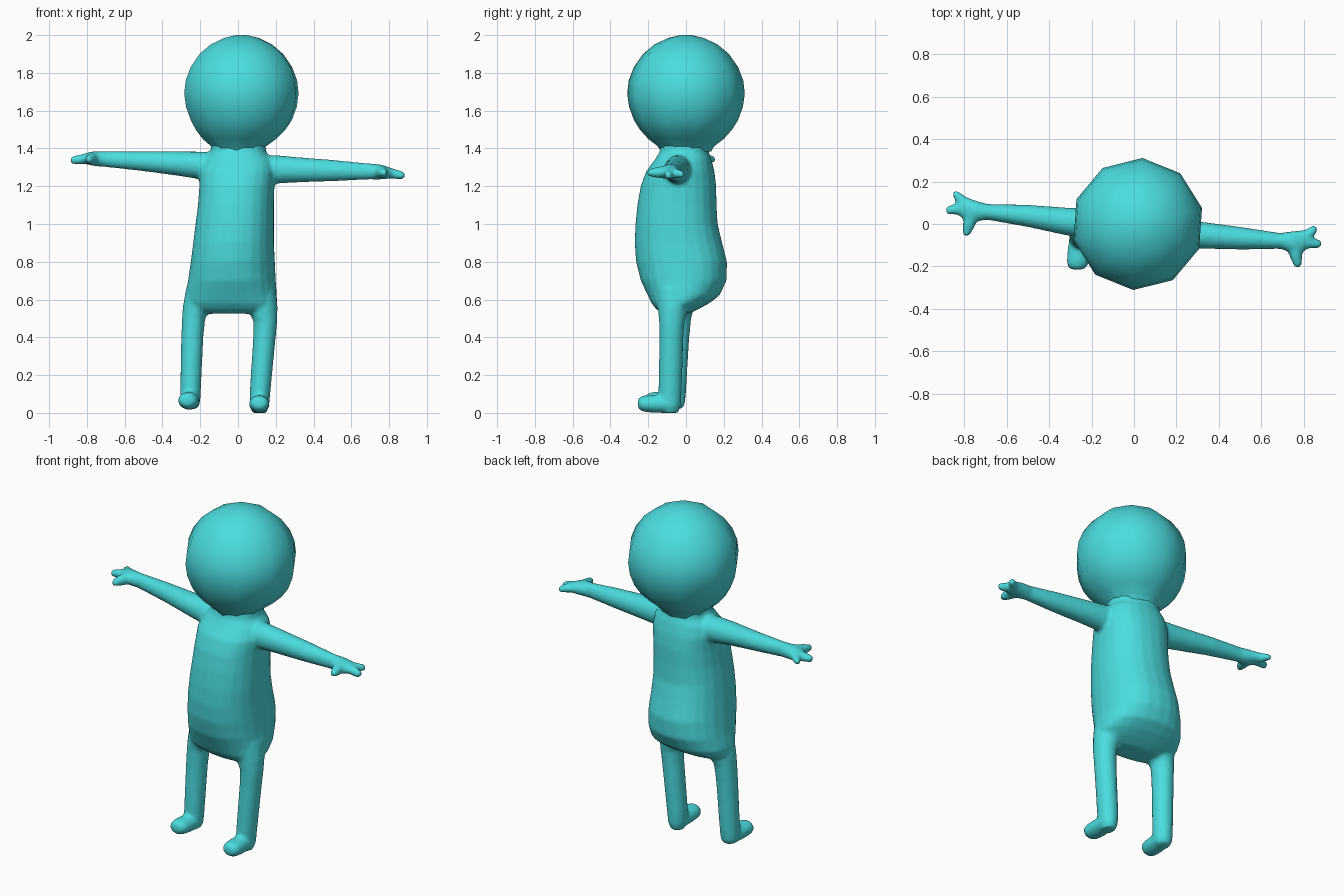
import bpy, bmesh, math
from mathutils import Vector

teal = bpy.data.materials.new("turquoise")
teal.diffuse_color = (0.07, 0.72, 0.74, 1)


def loft(bm, rings, u, v, sides=16, power=1.0, cap_start=True):
    """Skin elliptical rings (centre, radius along u, radius along v)."""
    u, v = Vector(u), Vector(v)
    loops = []
    for centre, ru, rv in rings:
        loop = []
        for i in range(sides):
            a = math.tau * i / sides
            c, s = math.cos(a), math.sin(a)
            c = math.copysign(abs(c) ** power, c)
            s = math.copysign(abs(s) ** power, s)
            loop.append(bm.verts.new(Vector(centre) + u * ru * c + v * rv * s))
        loops.append(loop)
    faces = []
    for a, b in zip(loops, loops[1:]):
        for i in range(sides):
            j = (i + 1) % sides
            faces.append(bm.faces.new((a[i], a[j], b[j], b[i])))
    if cap_start:
        faces.append(bm.faces.new(loops[0][::-1]))
    faces.append(bm.faces.new(loops[-1]))
    bmesh.ops.recalc_face_normals(bm, faces=faces)


def finger(bm, start, tip, r0, r1):
    """Round tapered digit between two points."""
    a, b = Vector(start), Vector(tip)
    d = (b - a).normalized()
    u = d.cross(Vector((0, 0, 1))).normalized()
    loft(bm, [(a, r0, r0), (a.lerp(b, .5), r0 * .6 + r1 * .4, r0 * .6 + r1 * .4),
              (a.lerp(b, .92), r1, r1), (b, r1 * .6, r1 * .6)], u, u.cross(d), 10)


def make_object(name, bm):
    me = bpy.data.meshes.new(name)
    bm.to_mesh(me)
    bm.free()
    me.materials.append(teal)
    ob = bpy.data.objects.new(name, me)
    bpy.context.collection.objects.link(ob)
    for p in me.polygons:
        p.use_smooth = True
    return ob


# The whole figure is turned slightly about the vertical axis
turn = math.radians(-6)
U = (math.cos(turn), math.sin(turn), 0)
V = (-math.sin(turn), math.cos(turn), 0)

body = bmesh.new()

# Torso: z, x min, x max, y min, y max
torso = [
    (.525, -.20, .12, -.12, .01), (.55, -.265, .19, -.155, .065),
    (.58, -.285, .208, -.18, .12), (.62, -.282, .207, -.20, .175),
    (.70, -.265, .20, -.24, .215), (.80, -.25, .195, -.265, .218),
    (.90, -.237, .19, -.272, .192), (1.0, -.225, .19, -.268, .168),
    (1.10, -.212, .19, -.258, .162), (1.20, -.205, .193, -.24, .16),
    (1.28, -.205, .20, -.21, .15), (1.34, -.18, .185, -.165, .135),
    (1.38, -.145, .15, -.14, .12), (1.43, -.14, .145, -.13, .12),
]
loft(body, [(((a + b) / 2, (c + d) / 2, z), (b - a) / 2, (d - c) / 2)
            for z, a, b, c, d in torso], U, V, 24, .88)

# Legs: z, centre x, centre y, radius x, radius y
legs = [
    [(.66, -.19, -.03, .085, .10), (.56, -.215, -.035, .078, .08),
     (.50, -.235, -.04, .062, .068), (.40, -.242, -.045, .059, .063),
     (.10, -.252, -.058, .055, .058), (.05, -.253, -.06, .052, .055),
     (.022, -.253, -.06, .038, .042)],
    [(.66, .11, -.06, .09, .10), (.56, .13, -.07, .08, .08),
     (.48, .145, -.075, .063, .068), (.40, .14, -.077, .06, .064),
     (.10, .116, -.085, .055, .062), (.04, .114, -.085, .052, .058),
     (.0, .113, -.085, .038, .045)],
]
for leg in legs:
    loft(body, [((x, y, z), rx, ry) for z, x, y, rx, ry in leg], (1, 0, 0), (0, 1, 0))

# Feet: heel and toe
for heel, toe in [((-.252, -.05, .062), (-.268, -.215, .067)),
                  ((.114, -.08, .045), (.112, -.255, .05))]:
    h, t = Vector(heel), Vector(toe)
    loft(body, [(h, .052, .045), (h.lerp(t, .5), .055, .048), (h.lerp(t, .82), .053, .044),
                (h.lerp(t, .95), .042, .034), (t, .025, .02)], (1, 0, 0), (0, 0, 1))

# Arms and palms: x, y, z, radius y, radius z
arms = [
    [(-.08, -.01, 1.30, .08, .08), (-.20, 0, 1.31, .074, .074),
     (-.32, .012, 1.32, .066, .065), (-.50, .038, 1.332, .053, .053),
     (-.69, .057, 1.343, .038, .043), (-.75, .062, 1.346, .05, .041),
     (-.79, .07, 1.347, .058, .034), (-.83, .085, 1.344, .045, .022)],
    [(.08, -.03, 1.285, .08, .08), (.20, -.045, 1.289, .07, .076),
     (.32, -.053, 1.287, .064, .067), (.50, -.067, 1.283, .054, .057),
     (.69, -.08, 1.278, .038, .043), (.75, -.085, 1.276, .052, .041),
     (.79, -.083, 1.272, .055, .033), (.825, -.072, 1.266, .043, .022)],
]
for arm in arms:
    loft(body, [((x, y, z), ry, rz) for x, y, z, ry, rz in arm], (0, 1, 0), (0, 0, 1))

# Two fingers and a thumb on each hand
finger(body, (-.79, .085, 1.345), (-.85, .152, 1.342), .03, .018)
finger(body, (-.80, .075, 1.345), (-.888, .063, 1.337), .03, .02)
finger(body, (-.765, .045, 1.347), (-.795, -.058, 1.342), .037, .019)
finger(body, (.80, -.07, 1.27), (.86, -.014, 1.262), .03, .018)
finger(body, (.80, -.085, 1.27), (.884, -.096, 1.254), .03, .02)
finger(body, (.755, -.105, 1.275), (.775, -.206, 1.27), .037, .019)

# Fuse torso, limbs and digits into one soft skin
skin = make_object("body", body)
fuse = skin.modifiers.new("fuse", 'REMESH')
fuse.mode = 'VOXEL'
fuse.voxel_size = .01
fuse.use_smooth_shade = True
soften = skin.modifiers.new("soften", 'SMOOTH')
soften.factor = .5
soften.iterations = 7

# Ten-sided round head flaring out of the neck: z, radius
profile = [(1.385, .135), (1.41, .148), (1.45, .20), (1.50, .245), (1.55, .276),
           (1.62, .302), (1.69, .312), (1.76, .304), (1.83, .277), (1.90, .228),
           (1.95, .168), (1.985, .095), (2.0, .03)]
head = bmesh.new()
a = math.radians(14)
loft(head, [((.018 * min(1, (z - 1.385) / .15), 0, z), r, r) for z, r in profile],
     (math.cos(a), math.sin(a), 0), (-math.sin(a), math.cos(a), 0), 10, cap_start=False)
make_object("head", head)
